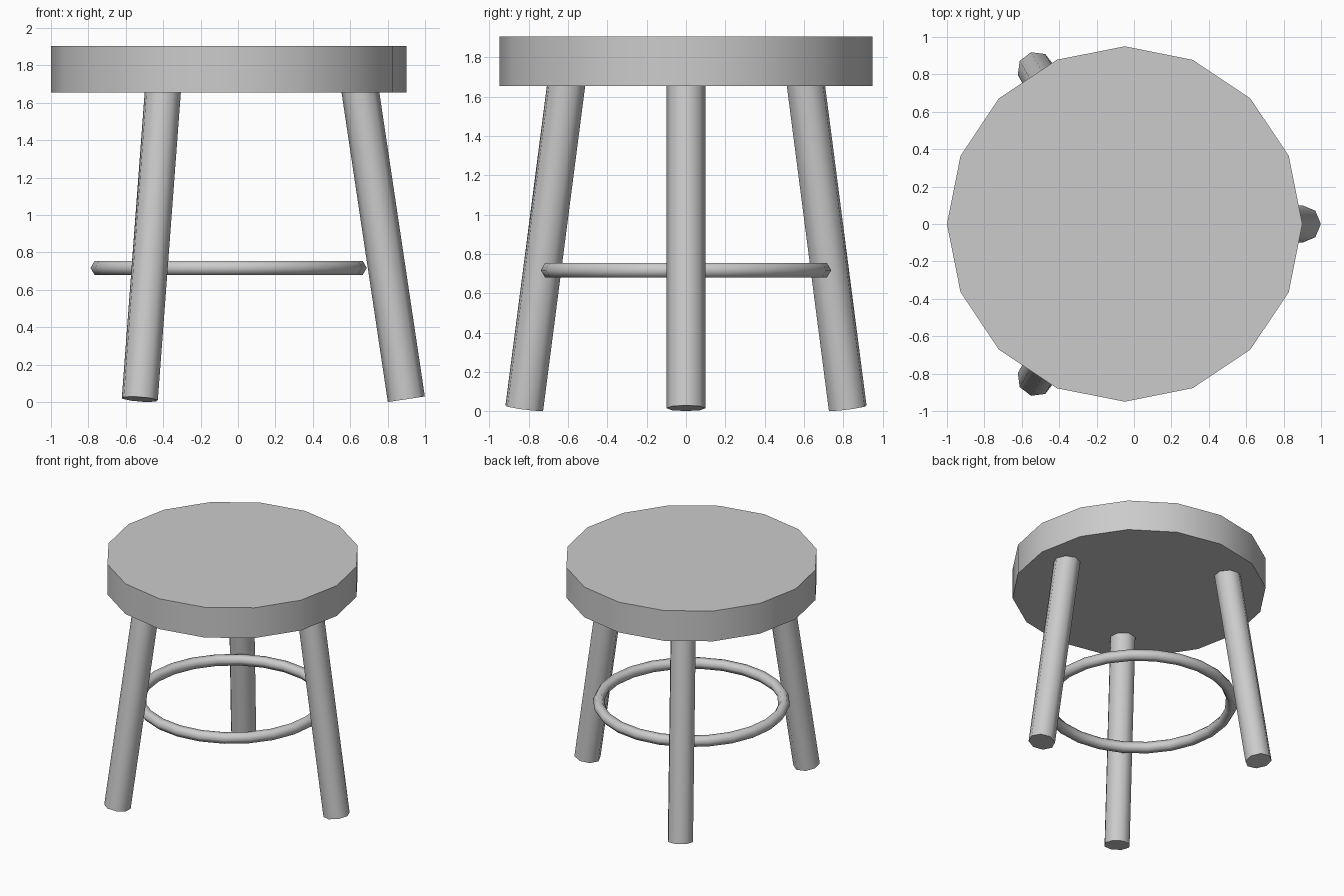
import bpy
import math
from mathutils import Vector, Matrix

cube = bpy.data.objects.get("Cube")
if cube:
    bpy.data.objects.remove(cube, do_unlink=True)

CENTRE_X = -0.05

grey = bpy.data.materials.new("plain grey")
grey.use_nodes = True
colour = (0.6, 0.6, 0.6, 1.0)
grey.diffuse_color = colour
grey.node_tree.nodes["Principled BSDF"].inputs["Base Color"].default_value = colour


def finish(name):
    """Name the active object, colour it and smooth its round sides."""
    obj = bpy.context.object
    obj.name = name
    obj.data.materials.append(grey)
    bpy.ops.object.shade_smooth_by_angle(angle=math.radians(65))
    return obj


def cylinder(name, sides, radius, depth, spin, matrix):
    """Upright prism with a corner at angle spin, placed by matrix."""
    bpy.ops.mesh.primitive_cylinder_add(vertices=sides, radius=radius, depth=depth)
    obj = finish(name)
    obj.data.transform(matrix @ Matrix.Rotation(spin, 4, "Z"))
    return obj


# Round seat
cylinder("seat", 16, 0.95, 0.25, 0, Matrix.Translation((CENTRE_X, 0, 1.78)))

# Three splayed legs, their tops sunk into the seat
for name, degrees in (("left_leg", 0), ("back_right_leg", 120), ("front_right_leg", 240)):
    turn = math.radians(degrees)
    out = Vector((math.cos(turn), math.sin(turn), 0))
    middle = Vector((CENTRE_X, 0, 0))
    foot = middle + out * 0.95 + Vector((0, 0, 0.015))
    top = middle + out * 0.695 + Vector((0, 0, 1.72))
    axis = top - foot
    tilt = Vector((0, 0, 1)).rotation_difference(axis).to_matrix().to_4x4()
    place = Matrix.Translation((foot + top) / 2) @ tilt
    cylinder(name, 8, 0.1, axis.length, -turn, place)

# Foot ring
bpy.ops.mesh.primitive_torus_add(
    major_segments=24, minor_segments=6, major_radius=0.695, minor_radius=0.0435,
    location=(CENTRE_X, 0, 0.717))
finish("foot_ring")
